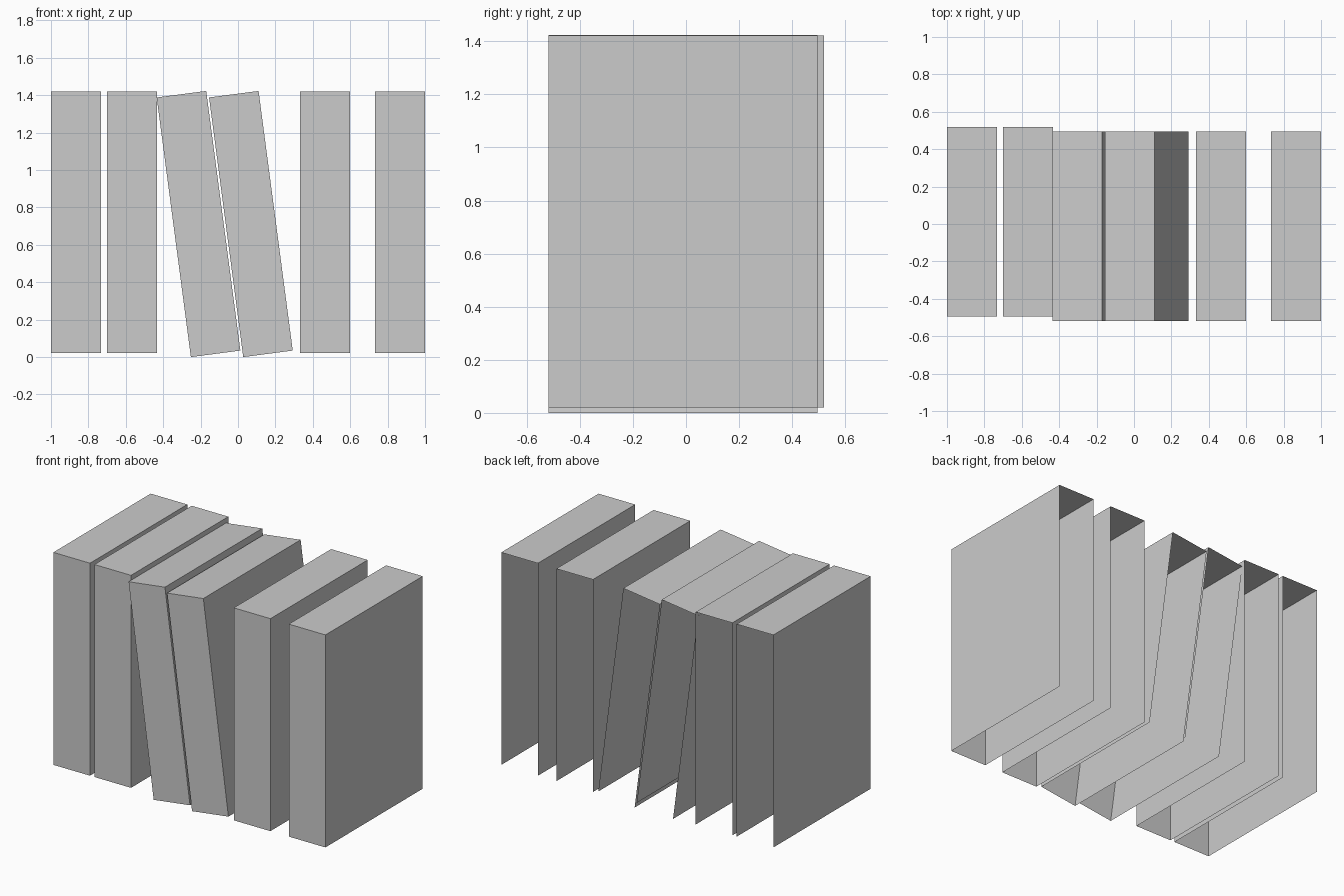
import bpy
import bmesh
from math import radians
from mathutils import Matrix

default = bpy.data.objects.get("Cube")
if default:
    bpy.data.objects.remove(default, do_unlink=True)

WIDTH, DEPTH, HEIGHT = 0.267, 1.013, 1.4
LEAN = radians(-7.5)

grey = bpy.data.materials.new("plain_grey")
grey.use_nodes = True
color = (0.6, 0.6, 0.6, 1)
grey.diffuse_color = color
grey.node_tree.nodes["Principled BSDF"].inputs["Base Color"].default_value = color


def add_book(name, x, front_y, z, lean=0.0):
    """Book shell: spine, two covers and top; open at the back and bottom.
    The origin is its lower right spine corner, about which it leans."""
    bm = bmesh.new()
    bmesh.ops.create_cube(bm, size=1)
    open_sides = [f for f in bm.faces if f.normal.y > 0.5 or f.normal.z < -0.5]
    bmesh.ops.delete(bm, geom=open_sides, context='FACES')
    bmesh.ops.translate(bm, verts=bm.verts, vec=(0.5, 0.5, 0.5))
    bmesh.ops.scale(bm, verts=bm.verts, vec=(WIDTH, DEPTH, HEIGHT))
    mesh = bpy.data.meshes.new(name)
    bm.to_mesh(mesh)
    bm.free()
    mesh.materials.append(grey)
    book = bpy.data.objects.new(name, mesh)
    book.matrix_world = Matrix.Translation((x, front_y, z)) @ Matrix.Rotation(lean, 4, 'Y')
    bpy.context.collection.objects.link(book)


# Upright pair, set slightly further back
for i, x in enumerate((-1.0, -0.701)):
    add_book(f"right_book_{i + 1}", x, -0.494, 0.021)

# Leaning pair
for i, x in enumerate((-0.252, 0.028)):
    add_book(f"leaning_book_{i + 1}", x, -0.518, 0.0, LEAN)

# Spaced upright pair
for i, x in enumerate((0.332, 0.733)):
    add_book(f"left_book_{i + 1}", x, -0.518, 0.021)
